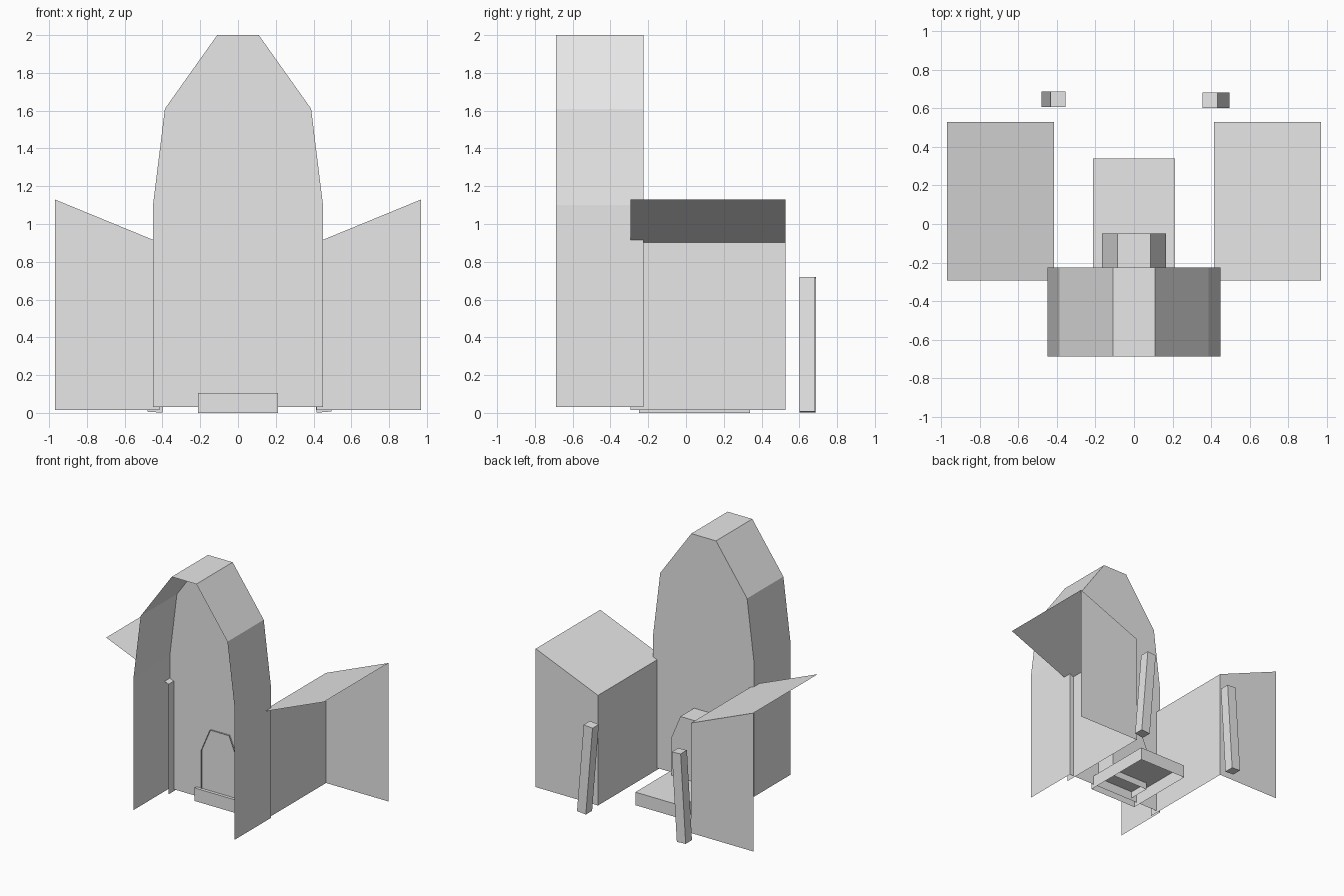
import bpy, bmesh
from math import radians
from mathutils import Matrix, Vector

if "Cube" in bpy.data.objects:
    bpy.data.objects.remove(bpy.data.objects["Cube"], do_unlink=True)

grey = bpy.data.materials.new("plain_grey")
grey.use_nodes = True
grey.diffuse_color = (0.8, 0.8, 0.8, 1)
grey.node_tree.nodes["Principled BSDF"].inputs["Base Color"].default_value = (0.8, 0.8, 0.8, 1)


def finish(name, bm):
    mesh = bpy.data.meshes.new(name)
    bm.to_mesh(mesh)
    bm.free()
    mesh.materials.append(grey)
    obj = bpy.data.objects.new(name, mesh)
    bpy.context.collection.objects.link(obj)
    return obj


def shell(name, profile, front, back, open_sides):
    """Extrude an x-z profile along y, then remove the faces pointing to the open sides."""
    bm = bmesh.new()
    face = bm.faces.new([bm.verts.new((x, front, z)) for x, z in profile])
    grown = bmesh.ops.extrude_face_region(bm, geom=[face], use_keep_orig=True)
    moved = [v for v in grown["geom"] if isinstance(v, bmesh.types.BMVert)]
    bmesh.ops.translate(bm, verts=moved, vec=(0, back - front, 0))
    bmesh.ops.recalc_face_normals(bm, faces=bm.faces)
    bm.normal_update()
    gone = [f for f in bm.faces
            if any(f.normal.dot(Vector(d)) > 0.99 for d in open_sides)]
    bmesh.ops.delete(bm, geom=gone, context="FACES")
    return finish(name, bm)


def arch(half):
    """Mirror the right half of an arch, listed from the bottom up."""
    return half + [(-x, z) for x, z in reversed(half)]


FRONT, BELOW = (0, -1, 0), (0, 0, -1)

# Tall arched hall, hollow and open to the front
shell("tower", arch([(0.45, 0.03), (0.45, 1.1), (0.387, 1.61), (0.11, 2.0)]),
      -0.687, -0.225, [FRONT, BELOW])

# Small arched doorway through the back wall
shell("doorway", arch([(0.165, 0.05), (0.165, 0.41), (0.085, 0.6)]),
      -0.237, -0.05, [FRONT, BELOW])

# Hollow floor slab
shell("floor", arch([(0.213, 0.0), (0.213, 0.105)]), -0.25, 0.34, [BELOW])

# Side wings: inner wall, back wall and a roof rising outwards
for side, name in ((1, "left_wing"), (-1, "right_wing")):
    outline = [(0.415, 0.015), (0.97, 0.015), (0.97, 1.13), (0.415, 0.902)]
    shell(name, [(side * x, z) for x, z in outline], -0.293, 0.528,
          [FRONT, BELOW, (side, 0, 0)])

# Leaning posts behind the wings
for name, x, y, lean in (("left_post", 0.425, 0.642, -4.8),
                         ("right_post", -0.417, 0.648, 3.6)):
    bm = bmesh.new()
    bmesh.ops.create_cube(bm, size=1, matrix=Matrix.Diagonal((0.079, 0.08, 0.714, 1)))
    post = finish(name, bm)
    post.location = (x, y, 0.36)
    post.rotation_euler.y = radians(lean)
